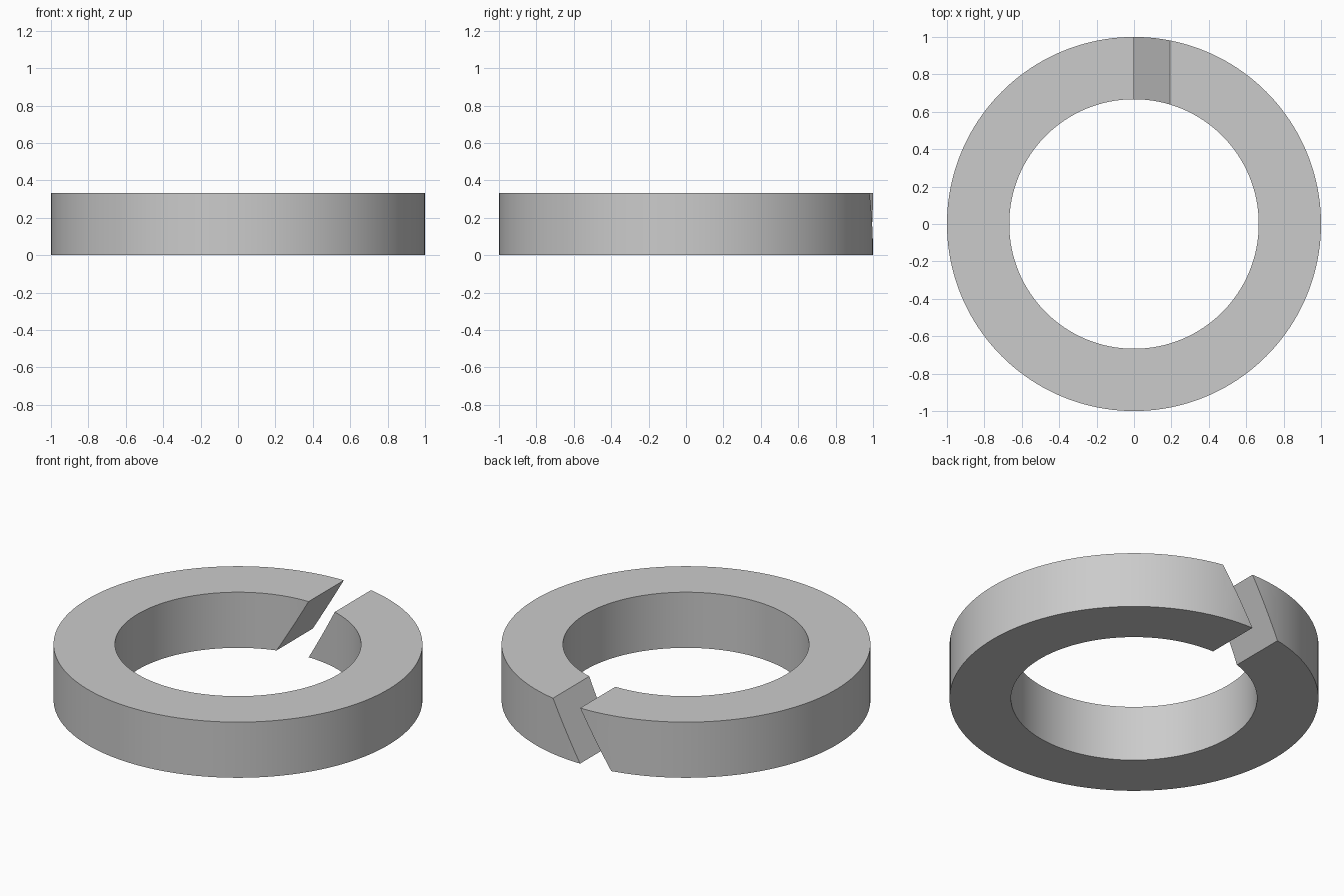
import bpy, bmesh, math

if "Cube" in bpy.data.objects:
    bpy.data.objects.remove(bpy.data.objects["Cube"])

OUTER, INNER, HEIGHT = 1.0, 0.667, 0.333
GAP = 0.193                            # slot width along x
LEAN = math.tan(math.radians(30))      # slant of the slot
SEGMENTS = 160


def make_object(name, bm):
    bmesh.ops.recalc_face_normals(bm, faces=bm.faces)
    mesh = bpy.data.meshes.new(name)
    bm.to_mesh(mesh)
    bm.free()
    obj = bpy.data.objects.new(name, mesh)
    bpy.context.collection.objects.link(obj)
    return obj


# Washer ring: rectangular section revolved around z
bm = bmesh.new()
section = [bm.verts.new((0, r, z)) for r, z in
           ((INNER, 0), (OUTER, 0), (OUTER, HEIGHT), (INNER, HEIGHT))]
edges = [bm.edges.new((section[i], section[(i + 1) % 4])) for i in range(4)]
bmesh.ops.spin(bm, geom=section + edges, cent=(0, 0, 0), axis=(0, 0, 1),
               angle=2 * math.pi, steps=SEGMENTS, use_duplicate=False)
bmesh.ops.remove_doubles(bm, verts=bm.verts, dist=1e-5)
washer = make_object("split_washer", bm)

# Slot cutter: leaning slab whose left side meets the top at x = 0
bm = bmesh.new()
profile = []
for z, side in ((-0.2, 0), (-0.2, GAP), (0.6, GAP), (0.6, 0)):
    profile.append(bm.verts.new(((z - HEIGHT) * LEAN + side, 0.3, z)))
face = bm.faces.new(profile)
extruded = bmesh.ops.extrude_face_region(bm, geom=[face])["geom"]
bmesh.ops.translate(bm, vec=(0, 1, 0),
                    verts=[v for v in extruded if isinstance(v, bmesh.types.BMVert)])
cutter = make_object("slot_cutter", bm)
cutter.hide_render = True

# Cut the slot and remove the cutter
cut = washer.modifiers.new("slot", 'BOOLEAN')
cut.operation = 'DIFFERENCE'
cut.solver = 'EXACT'
cut.object = cutter
bpy.context.view_layer.objects.active = washer
washer.select_set(True)
bpy.ops.object.modifier_apply(modifier=cut.name)
bpy.data.objects.remove(cutter, do_unlink=True)

# Smooth round walls, sharp corners
bpy.ops.object.shade_smooth_by_angle(angle=math.radians(30))
